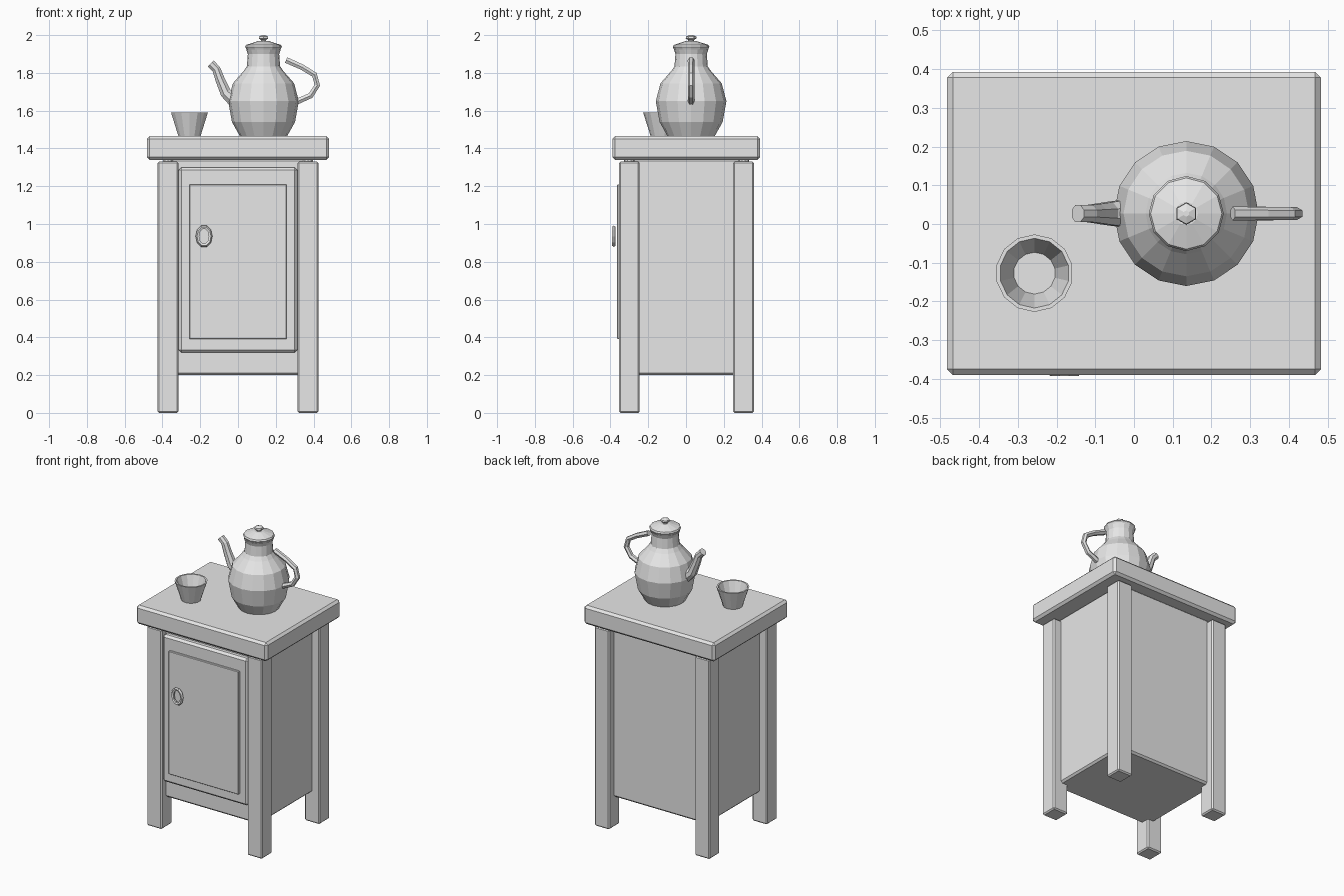
import bpy, bmesh, math
from mathutils import Vector

if "Cube" in bpy.data.objects:
    bpy.data.objects.remove(bpy.data.objects["Cube"], do_unlink=True)

GREY = (0.8, 0.8, 0.8, 1)
grey = bpy.data.materials.new("plain_grey")
grey.use_nodes = True
grey.diffuse_color = GREY
grey.node_tree.nodes["Principled BSDF"].inputs["Base Color"].default_value = GREY


def finish(name, bm):
    bmesh.ops.recalc_face_normals(bm, faces=bm.faces)
    mesh = bpy.data.meshes.new(name)
    bm.to_mesh(mesh)
    bm.free()
    mesh.materials.append(grey)
    obj = bpy.data.objects.new(name, mesh)
    bpy.context.collection.objects.link(obj)
    return obj


def box(name, low, high, bevel=0):
    """Chamfered box between two corners."""
    low, high = Vector(low), Vector(high)
    bm = bmesh.new()
    bmesh.ops.create_cube(bm, size=1)
    for v in bm.verts:
        v.co = (low + high) / 2 + v.co * (high - low)
    if bevel:
        bmesh.ops.bevel(bm, geom=bm.edges[:], offset=bevel, segments=1, affect="EDGES")
    return finish(name, bm)


def skin(bm, rings, closed=False):
    """Bridge rings of vertices, capping the ends unless the tube is closed."""
    pairs = list(zip(rings, rings[1:]))
    if closed:
        pairs.append((rings[-1], rings[0]))
    n = len(rings[0])
    for a, b in pairs:
        for i in range(n):
            j = (i + 1) % n
            bm.faces.new((a[i], a[j], b[j], b[i]))
    if not closed:
        bm.faces.new(rings[0])
        bm.faces.new(rings[-1])


def lathe(name, centre, profile, sides):
    """Turn a (radius, height) profile about a vertical axis."""
    bm = bmesh.new()
    rings = []
    for r, z in profile:
        angles = [math.pi / 2 + math.tau * i / sides for i in range(sides)]
        rings.append([bm.verts.new((centre[0] + r * math.cos(a),
                                    centre[1] + r * math.sin(a), z)) for a in angles])
    skin(bm, rings)
    return finish(name, bm)


def tube(name, path, sides, closed=False):
    """Tube along (x, z, radius) points in the plane facing the front."""
    bm = bmesh.new()
    pts = [Vector((x, 0, z)) for x, z, r in path]
    rings = []
    for k, p in enumerate(pts):
        if closed:
            ahead, behind = pts[(k + 1) % len(pts)], pts[k - 1]
        else:
            ahead, behind = pts[min(k + 1, len(pts) - 1)], pts[max(k - 1, 0)]
        across = (ahead - behind).normalized().cross(Vector((0, 1, 0)))
        ring = []
        for i in range(sides):
            a = math.tau * (i + 0.5) / sides
            offset = across * math.cos(a) + Vector((0, 1, 0)) * math.sin(a)
            ring.append(bm.verts.new(p + offset * path[k][2]))
        rings.append(ring)
    skin(bm, rings, closed)
    return finish(name, bm)


# Cabinet: carcass, worktop, legs with short pegs
box("cabinet_body", (-0.37, -0.31, 0.2), (0.37, 0.31, 1.345), 0.012)
box("table_top", (-0.483, -0.39, 1.34), (0.483, 0.393, 1.465), 0.015)
for side, x in (("right", -0.37), ("left", 0.37)):
    for end, y in (("front", -0.3), ("back", 0.305)):
        h = 0.055
        box(f"{end}_{side}_leg", (x - h, y - h, 0), (x + h, y + h, 1.33), 0.008)
        lathe(f"{end}_{side}_peg", (x, y), [(0.028, 1.32), (0.028, 1.35)], 10)

# Door with raised panel and ring pull
box("door", (-0.314, -0.35, 0.32), (0.314, -0.3, 1.3), 0.014)
box("door_panel", (-0.258, -0.364, 0.39), (0.258, -0.34, 1.21), 0.003)
ring_path = []
for i in range(10):
    a = math.tau * i / 10
    ring_path.append((-0.18 + 0.034 * math.cos(a), 0.935 + 0.049 * math.sin(a), 0.0105))
ring = tube("door_ring_pull", ring_path, 5, closed=True)
ring.location.y = -0.382

# Pitcher: turned body and neck, lid with knob
POT = (0.135, 0.027)
lathe("pitcher_body", POT, [(0.125, 1.465), (0.167, 1.54), (0.187, 1.65), (0.162, 1.745),
                            (0.105, 1.81), (0.088, 1.835), (0.083, 1.9), (0.092, 1.925)], 16)
lathe("pitcher_lid", POT, [(0.088, 1.92), (0.097, 1.938), (0.092, 1.948), (0.03, 1.968)], 12)
lathe("lid_knob", POT, [(0.016, 1.96), (0.016, 1.975), (0.029, 1.982),
                        (0.027, 1.993), (0.008, 2.0)], 6)

# Spout and handle
spout = tube("pitcher_spout", [(-0.01, 1.645, 0.04), (-0.065, 1.695, 0.032),
                               (-0.095, 1.765, 0.027), (-0.115, 1.82, 0.024),
                               (-0.145, 1.85, 0.024)], 8)
handle = tube("pitcher_handle", [(0.255, 1.868, 0.018), (0.34, 1.83, 0.017),
                                 (0.405, 1.79, 0.017), (0.42, 1.735, 0.017),
                                 (0.385, 1.68, 0.017), (0.305, 1.645, 0.018)], 6)
for part in (spout, handle):
    part.location.y = POT[1]

# Open cup with thin wall
lathe("cup", (-0.257, -0.127), [(0.06, 1.465), (0.1, 1.59), (0.09, 1.59), (0.054, 1.48)], 14)
